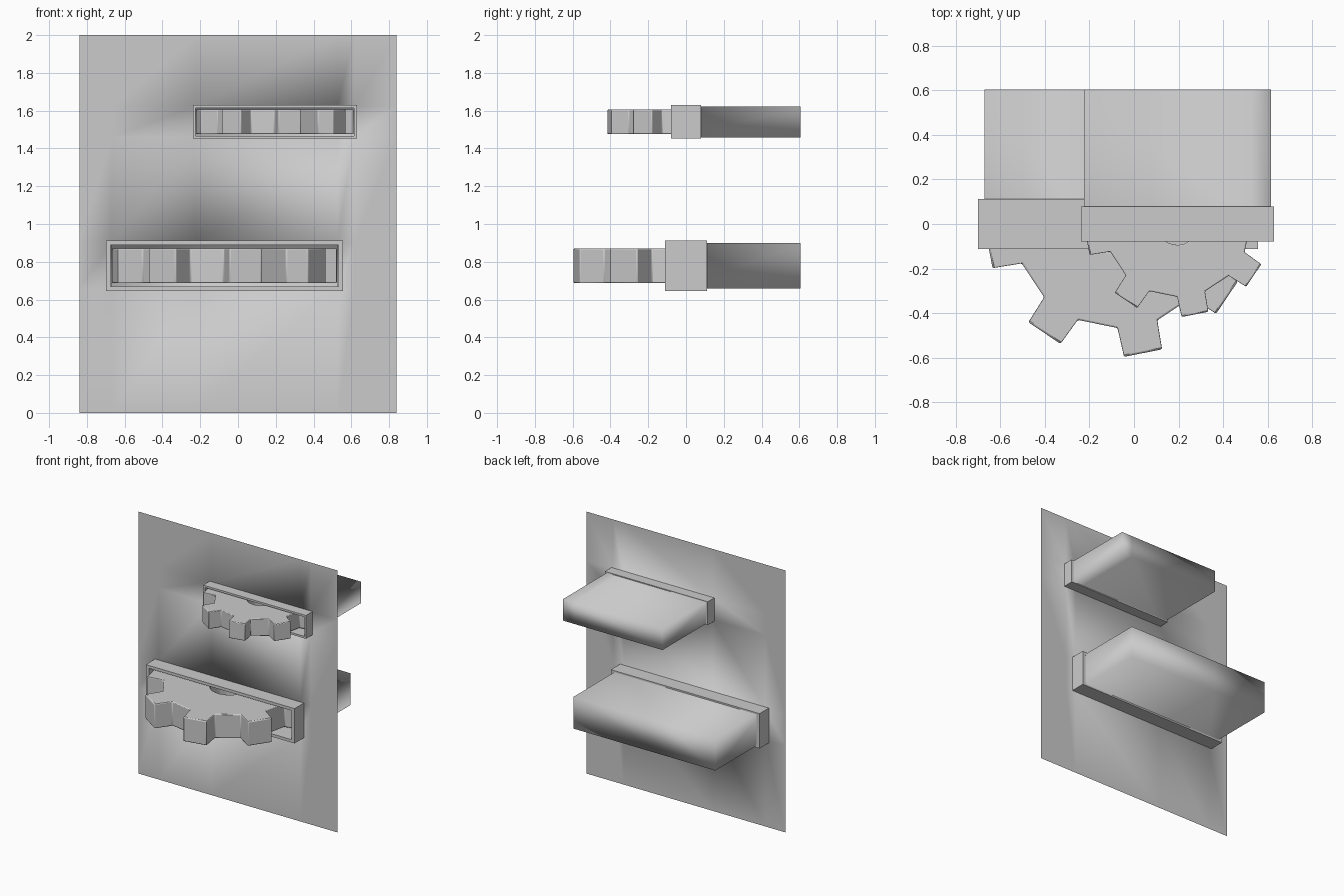
import bpy, bmesh
from math import cos, sin, radians, pi

if "Cube" in bpy.data.objects:
    bpy.data.objects.remove(bpy.data.objects["Cube"])

# Each unit: scale, centre, frame outer/inner half sizes (x, z), frame half depth, housing half sizes
UNITS = [
    dict(name="lower", s=1.0, cx=-0.072, cz=0.779, outer=(0.628, 0.133),
         inner=(0.603, 0.111), depth=0.112, house=(0.599, 0.121)),
    dict(name="upper", s=0.7, cx=0.195, cz=1.541, outer=(0.434, 0.089),
         inner=(0.420, 0.074), depth=0.079, house=(0.420, 0.082)),
]
BACK = 0.605
HALF_W = 0.84


def finish(name, bm, angle=None):
    bmesh.ops.recalc_face_normals(bm, faces=bm.faces)
    me = bpy.data.meshes.new(name)
    bm.to_mesh(me)
    bm.free()
    ob = bpy.data.objects.new(name, me)
    bpy.context.collection.objects.link(ob)
    bpy.ops.object.select_all(action='DESELECT')
    ob.select_set(True)
    bpy.context.view_layer.objects.active = ob
    if angle is None:
        bpy.ops.object.shade_smooth()
    else:
        bpy.ops.object.shade_smooth_by_angle(angle=radians(angle))
    return ob


def ring_prism(name, outer, inner, half, axis, centre, angle=30):
    """Extruded ring between two matching loops, along 'y' or 'z'."""
    bm = bmesh.new()
    cx, cy, cz = centre

    def loop(pts, d):
        if axis == 'z':
            return [bm.verts.new((cx + a, cy + b, cz + d)) for a, b in pts]
        return [bm.verts.new((cx + a, cy + d, cz + b)) for a, b in pts]

    loops = [loop(outer, -half), loop(outer, half), loop(inner, half), loop(inner, -half)]
    n = len(outer)
    for k in range(4):
        p, q = loops[k], loops[(k + 1) % 4]
        for i in range(n):
            j = (i + 1) % n
            bm.faces.new((p[i], p[j], q[j], q[i]))
    return finish(name, bm, angle)


def rect(hx, hz):
    return [(-hx, -hz), (hx, -hz), (hx, hz), (-hx, hz)]


def gear(name, s, centre):
    outer, inner = [], []
    for t in range(8):
        for off, r in ((-11.25, 0.467), (-8.4, 0.597), (8.4, 0.597), (11.25, 0.467)):
            a = radians(-79 + 45 * t + off)
            outer.append((s * r * cos(a), s * r * sin(a)))
            inner.append((s * 0.135 * cos(a), s * 0.135 * sin(a)))
    ob = ring_prism(name, outer, inner, 0.0925 * s, 'z', centre)
    bev = ob.modifiers.new("soft_edges", 'BEVEL')
    bev.width = 0.007 * s
    bev.segments = 2
    bev.limit_method = 'ANGLE'
    bev.angle_limit = radians(35)


# Wall panel with openings, each running back into a closed housing
bm = bmesh.new()
holes = [(u["cx"] - u["house"][0], u["cx"] + u["house"][0],
          u["cz"] - u["house"][1], u["cz"] + u["house"][1]) for u in UNITS]
xs = sorted([-HALF_W, HALF_W] + [x for h in holes for x in h[:2]])
zs = sorted([0, 2] + [z for h in holes for z in h[2:]])
grid = [[bm.verts.new((x, 0, z)) for x in xs] for z in zs]
opening = [[], []]
for r in range(len(zs) - 1):
    for c in range(len(xs) - 1):
        f = bm.faces.new((grid[r][c], grid[r][c + 1], grid[r + 1][c + 1], grid[r + 1][c]))
        mid = f.calc_center_median()
        for k, h in enumerate(holes):
            if h[0] < mid.x < h[1] and h[2] < mid.z < h[3]:
                opening[k].append(f)
for faces in opening:
    res = bmesh.ops.extrude_face_region(bm, geom=faces)
    for v in res["geom"]:
        if isinstance(v, bmesh.types.BMVert):
            v.co.y = BACK
    left = [f for f in faces if f.is_valid]
    if left:
        bmesh.ops.delete(bm, geom=left, context='FACES')
finish("wall_with_housings", bm)

# Slot frames and gears
for u in UNITS:
    centre = (u["cx"], 0, u["cz"])
    ring_prism(u["name"] + "_slot_frame", rect(*u["outer"]), rect(*u["inner"]),
               u["depth"], 'y', centre)
    gear(u["name"] + "_gear", u["s"], centre)
